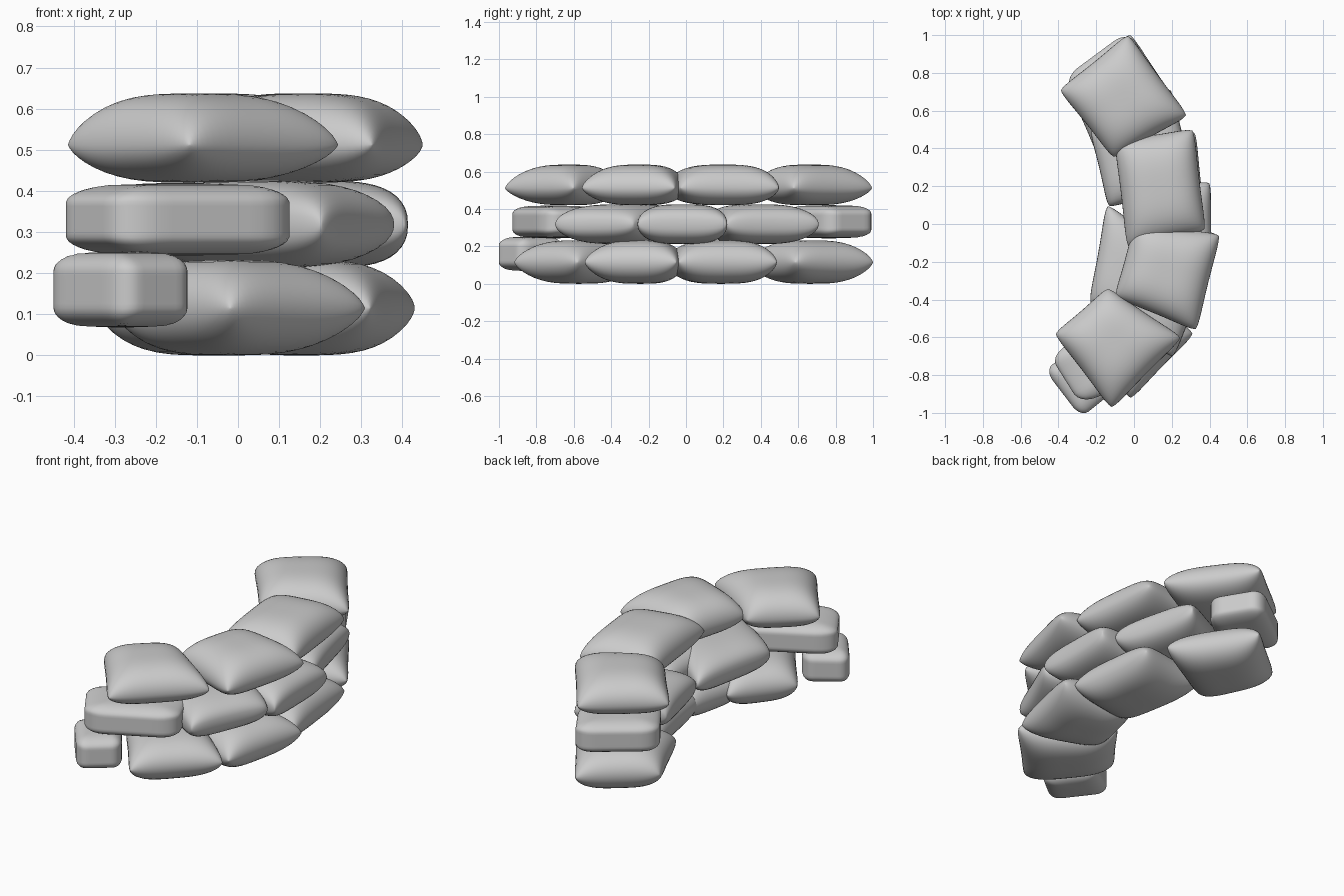
import bpy, bmesh, math
from mathutils import Vector

if "Cube" in bpy.data.objects:
    bpy.data.objects.remove(bpy.data.objects["Cube"])

cloth = bpy.data.materials.new("grey_sackcloth")
cloth.diffuse_color = (0.6, 0.6, 0.6, 1)
cloth.use_nodes = True
cloth.node_tree.nodes["Principled BSDF"].inputs["Base Color"].default_value = cloth.diffuse_color


def finish(name, bm):
    bmesh.ops.recalc_face_normals(bm, faces=bm.faces)
    me = bpy.data.meshes.new(name)
    bm.to_mesh(me)
    bm.free()
    ob = bpy.data.objects.new(name, me)
    bpy.context.collection.objects.link(ob)
    me.materials.append(cloth)
    bpy.context.view_layer.objects.active = ob
    ob.select_set(True)
    bpy.ops.object.shade_smooth_by_angle(angle=math.radians(60))
    ob.select_set(False)


def plan(corners, u, v):
    """Point on the four-cornered outline, u and v from -1 to 1."""
    a, b, c, d = (Vector(p) for p in corners)
    s, t = (u + 1) / 2, (v + 1) / 2
    return a.lerp(b, s).lerp(d.lerp(c, s), t)


def full_bag(name, corners, z0, seam, z1, blunt, n=26):
    """Stuffed pillow: two domed sheets joined along a seam."""
    bm = bmesh.new()
    for tip in (z1, z0):
        rows = []
        for i in range(n + 1):
            row = []
            for j in range(n + 1):
                u = math.sin(math.pi * (i / n - 0.5))
                v = math.sin(math.pi * (j / n - 0.5))
                dome = max(0, (1 - abs(u) ** 3.2) * (1 - abs(v) ** 3.2)) ** blunt
                rnd = 1 - 0.055 * abs(u * v) ** 6
                # sides pulled in slightly, corners rounded
                p = plan(corners, u * rnd * (1 - 0.03 * (1 - v * v)),
                         v * rnd * (1 - 0.03 * (1 - u * u)))
                row.append(bm.verts.new((p.x, p.y, seam + dome * (tip - seam))))
            rows.append(row)
        for i in range(n):
            for j in range(n):
                bm.faces.new((rows[i][j], rows[i + 1][j],
                              rows[i + 1][j + 1], rows[i][j + 1]))
    bmesh.ops.remove_doubles(bm, verts=bm.verts, dist=0.0003)
    finish(name, bm)


def half_bag(name, corners, z0, z1):
    """Short blocky bag closing the end of a course."""
    bm = bmesh.new()
    bmesh.ops.create_cube(bm, size=2)
    bmesh.ops.subdivide_edges(bm, edges=bm.edges, cuts=13, use_grid_fill=True)
    for w in bm.verts:
        # rounded block: inner core plus a spherical rim
        core = Vector([max(-0.55, min(0.55, c)) for c in w.co])
        rim = w.co - core
        q = core + rim.normalized() * 0.45 if rim.length > 1e-6 else core
        p = plan(corners, q.x, q.y)
        bulge = 1 - 0.14 * max(abs(q.x), abs(q.y)) ** 2
        w.co = (p.x, p.y, (z0 + z1) / 2 + q.z * bulge * (z1 - z0) / 2)
    finish(name, bm)


# Corners of each bag in plan, going round the outline
top = [
    [(-0.03, 1.015), (0.295, 0.57), (-0.11, 0.34), (-0.405, 0.71)],
    [(0.32, 0.51), (0.385, -0.04), (-0.04, -0.135), (-0.11, 0.45)],
    [(0.465, -0.05), (0.335, -0.575), (-0.11, -0.39), (0.0, 0.015)],
    [(0.265, -0.60), (-0.12, -0.99), (-0.43, -0.58), (-0.14, -0.33)],
]
middle = [
    [(0.33, 0.21), (0.20, 0.73), (-0.24, 0.50), (-0.14, 0.08)],
    [(0.42, -0.27), (0.41, 0.23), (-0.03, 0.20), (-0.03, -0.22)],
    [(0.21, -0.72), (0.40, -0.28), (-0.15, 0.12), (-0.245, -0.42)],
]
bottom = [
    [(-0.02, 1.02), (0.28, 0.58), (-0.18, 0.32), (-0.36, 0.73)],
    [(0.33, 0.50), (0.39, -0.05), (-0.02, -0.12), (-0.12, 0.42)],
    [(0.445, -0.04), (0.33, -0.56), (-0.11, -0.38), (-0.02, 0.0)],
    [(0.33, -0.58), (-0.02, -0.94), (-0.32, -0.54), (-0.09, -0.23)],
]
for course, bags, z0, seam, z1, blunt in (
        ("top", top, 0.42, 0.512, 0.637, 0.5),
        ("middle", middle, 0.212, 0.318, 0.425, 0.38),
        ("bottom", bottom, 0.0, 0.115, 0.232, 0.5)):
    for k, corners in enumerate(bags):
        full_bag(f"{course}_sandbag_{k + 1}", corners, z0, seam, z1, blunt)

# Half bags at the open ends of the lower courses
half_bag("middle_back_half_bag",
         [(-0.03, 1.025), (0.13, 0.76), (-0.20, 0.50), (-0.375, 0.77)], 0.243, 0.42)
half_bag("middle_front_half_bag",
         [(-0.28, -0.96), (0.15, -0.745), (0.02, -0.44), (-0.45, -0.69)], 0.243, 0.418)
half_bag("bottom_front_half_bag",
         [(-0.28, -1.025), (-0.10, -0.88), (-0.27, -0.64), (-0.475, -0.77)], 0.068, 0.252)
